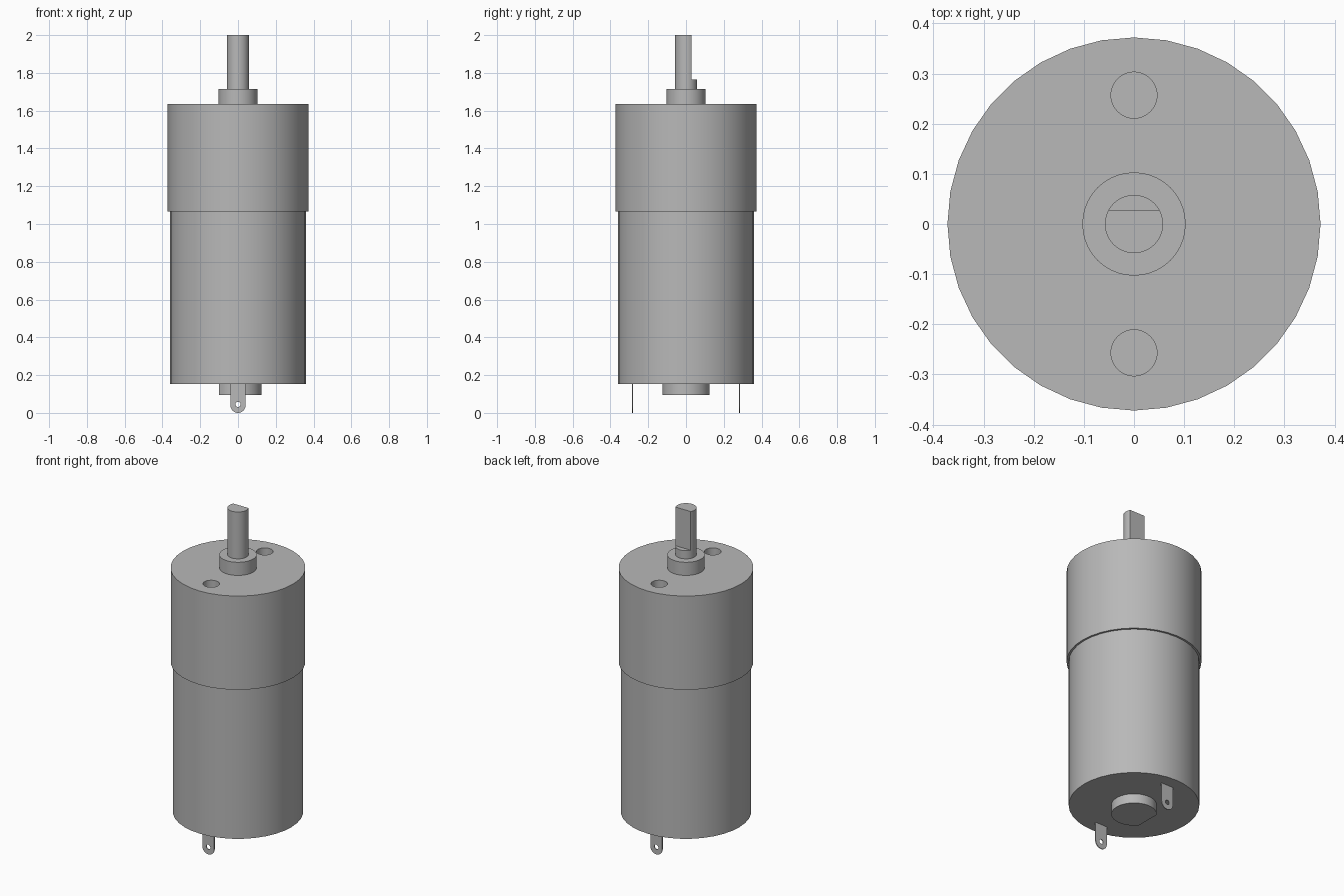
import bpy
import bmesh
from math import radians, cos, sin, acos, pi

if "Cube" in bpy.data.objects:
    bpy.data.objects.remove(bpy.data.objects["Cube"], do_unlink=True)

GREY = (0.48, 0.48, 0.48, 1.0)
metal = bpy.data.materials.new("plain grey metal")
metal.use_nodes = True
metal.diffuse_color = GREY
metal.node_tree.nodes["Principled BSDF"].inputs["Base Color"].default_value = GREY


def circle(radius, sides, start=0.0, sweep=2 * pi):
    """Points on an arc; a full sweep leaves out the repeated end point."""
    steps = sides if sweep >= 2 * pi else sides - 1
    return [(radius * cos(start + sweep * i / steps),
             radius * sin(start + sweep * i / steps)) for i in range(sides)]


def d_shape(radius, flat, facing, sides=40):
    """Circle cut by a flat at the given distance, facing the given angle."""
    half = acos(flat / radius)
    return circle(radius, sides, facing + half, 2 * pi - 2 * half)


def extrude(name, points, low, high, upright=False, at=(0, 0, 0)):
    """Extrude an outline along z, or along y when upright."""
    bm = bmesh.new()
    place = (lambda u, v, w: (u, w, v)) if upright else (lambda u, v, w: (u, v, w))
    base = bm.faces.new([bm.verts.new(place(u, v, low)) for u, v in points])
    top = bmesh.ops.extrude_face_region(bm, geom=[base])["geom"]
    shift = place(0, 0, high - low)
    bmesh.ops.translate(bm, vec=shift,
                        verts=[g for g in top if isinstance(g, bmesh.types.BMVert)])
    bmesh.ops.recalc_face_normals(bm, faces=bm.faces)
    mesh = bpy.data.meshes.new(name)
    bm.to_mesh(mesh)
    bm.free()
    mesh.materials.append(metal)
    obj = bpy.data.objects.new(name, mesh)
    obj.location = at
    bpy.context.collection.objects.link(obj)
    return obj


def select_only(obj):
    bpy.ops.object.select_all(action="DESELECT")
    obj.select_set(True)
    bpy.context.view_layer.objects.active = obj


def drill(obj, cutter):
    """Subtract the cutter and throw it away."""
    mod = obj.modifiers.new("hole", "BOOLEAN")
    mod.operation = "DIFFERENCE"
    mod.solver = "EXACT"
    mod.object = cutter
    select_only(obj)
    bpy.ops.object.modifier_apply(modifier=mod.name)
    bpy.data.objects.remove(cutter, do_unlink=True)


parts = []

# Motor can and the slightly wider gearbox above it
parts.append(extrude("motor_can", circle(0.36, 36), 0.153, 1.065))
gearbox = extrude("gearbox", circle(0.372, 36), 1.065, 1.635)
for y in (-0.257, 0.257):
    drill(gearbox, extrude("mounting_hole", circle(0.046, 32), 1.515, 1.7, at=(0, y, 0)))
parts.append(gearbox)

# Output collar and shaft with its flat facing the back
parts.append(extrude("shaft_collar", circle(0.103, 40), 1.635, 1.715))
parts.append(extrude("shaft_base", circle(0.058, 40), 1.715, 1.765))
parts.append(extrude("output_shaft", d_shape(0.058, 0.028, pi / 2), 1.765, 2.0))

# Rear bearing boss, flattened on one side
parts.append(extrude("rear_boss", d_shape(0.125, 0.1, pi), 0.095, 0.153))

# Pair of thin solder tabs, rounded below and pierced
tab = circle(0.04, 17, pi, pi * 0.9999)
tab = [(x, z + 0.04) for x, z in tab] + [(0.04, 0.153), (-0.04, 0.153)]
for side, y in (("front", -0.283), ("back", 0.283)):
    terminal = extrude(side + "_terminal", tab, -0.0025, 0.0025, True, (0, y, 0))
    drill(terminal, extrude("tab_hole", circle(0.014, 20), -0.02, 0.02, True, (0, y, 0.045)))
    parts.append(terminal)

# Smooth round walls, crisp rims
for part in parts:
    select_only(part)
    bpy.ops.object.shade_smooth_by_angle(angle=radians(30))
